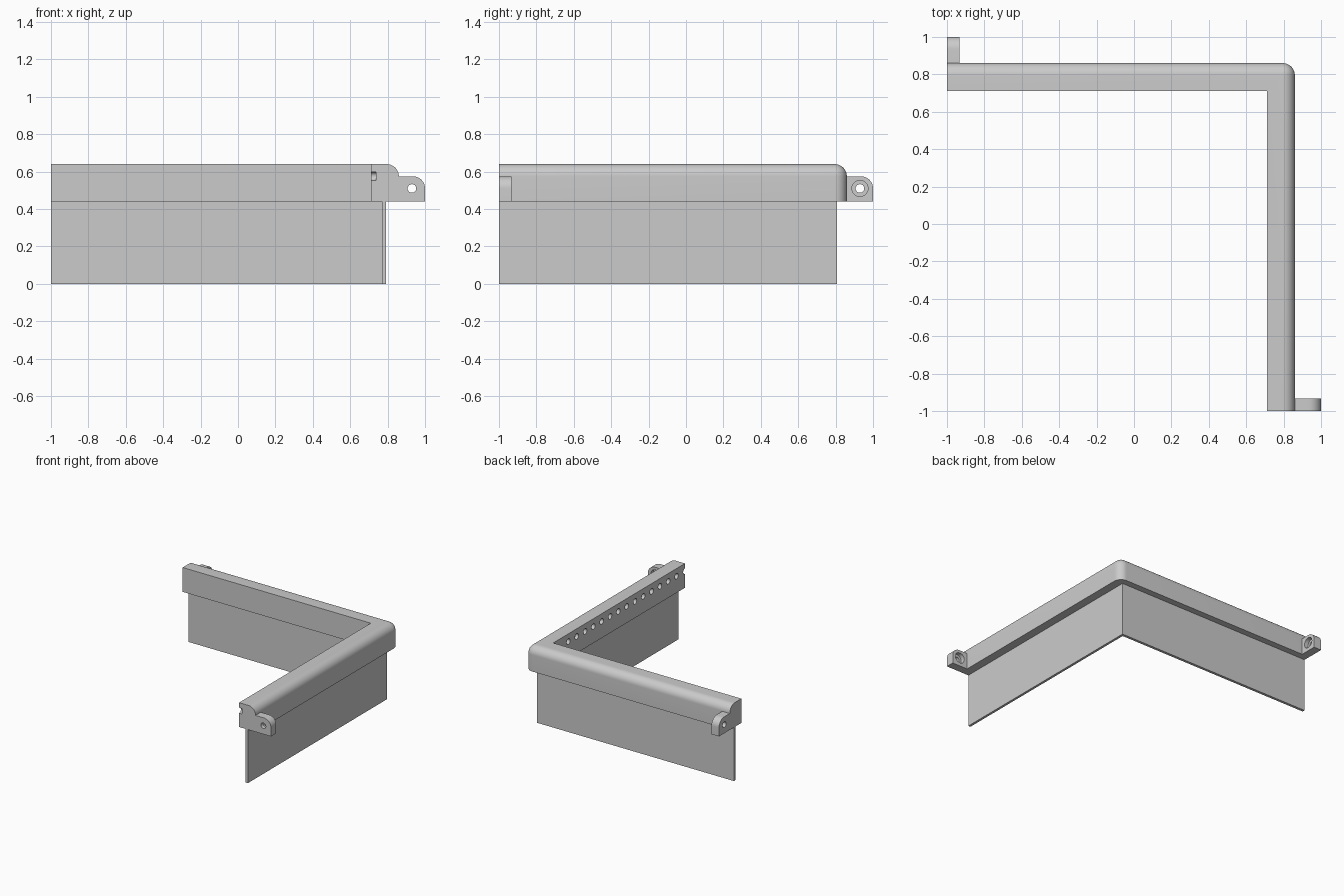
import bpy, bmesh
from math import radians
from mathutils import Matrix, Vector

cube = bpy.data.objects.get("Cube")
if cube:
    bpy.data.objects.remove(cube, do_unlink=True)

grey = bpy.data.materials.new("light grey")
grey.use_nodes = True
grey.diffuse_color = (0.6, 0.6, 0.6, 1)
grey.node_tree.nodes["Principled BSDF"].inputs["Base Color"].default_value = (0.6, 0.6, 0.6, 1)

ROUND = 0.065      # outer edge radius
BASE, TOP = 0.44, 0.64
INNER, OUTER = 0.71, 0.86


def finish(name, bm):
    bmesh.ops.recalc_face_normals(bm, faces=bm.faces)
    mesh = bpy.data.meshes.new(name)
    bm.to_mesh(mesh)
    bm.free()
    mesh.materials.append(grey)
    obj = bpy.data.objects.new(name, mesh)
    bpy.context.collection.objects.link(obj)
    return obj


def activate(obj):
    bpy.ops.object.select_all(action='DESELECT')
    obj.select_set(True)
    bpy.context.view_layer.objects.active = obj


def prism(points, z0, z1):
    bm = bmesh.new()
    face = bm.faces.new([bm.verts.new((x, y, z0)) for x, y in points])
    top = bmesh.ops.extrude_face_region(bm, geom=[face])["geom"]
    bmesh.ops.translate(bm, vec=(0, 0, z1 - z0),
                        verts=[v for v in top if isinstance(v, bmesh.types.BMVert)])
    return bm


def corner_prism(ix, ox, iy, oy, z0, z1):
    return prism([(-1, oy), (ox, oy), (ox, -1), (ix, -1), (ix, iy), (-1, iy)], z0, z1)


def round_edges(bm, rule):
    edges = [e for e in bm.edges if rule(*[v.co for v in e.verts])]
    bmesh.ops.bevel(bm, geom=edges, offset=ROUND, offset_type='OFFSET',
                    segments=10, profile=0.5, affect='EDGES')


def drill(obj, axis, holes):
    # holes: (centre, radius, length)
    bm = bmesh.new()
    turn = Matrix.Rotation(radians(90), 4, 'Y' if axis == 'X' else 'X')
    for centre, radius, length in holes:
        bmesh.ops.create_cone(bm, cap_ends=True, segments=24, radius1=radius, radius2=radius,
                              depth=length, matrix=Matrix.Translation(centre) @ turn)
    cutter = finish("hole_cutter", bm)
    cutter.hide_render = True
    mod = obj.modifiers.new("holes", 'BOOLEAN')
    mod.operation, mod.solver, mod.object = 'DIFFERENCE', 'EXACT', cutter
    activate(obj)
    bpy.ops.object.modifier_apply(modifier=mod.name)
    bpy.data.objects.remove(cutter, do_unlink=True)


def smooth(obj):
    activate(obj)
    bpy.ops.object.shade_smooth_by_angle(angle=radians(30))


# Corner rail with rounded outer edges
bm = corner_prism(INNER, OUTER, INNER, OUTER, BASE, TOP)


def outer_edge(a, b):
    on_x = all(abs(p.x - OUTER) < 1e-4 for p in (a, b))
    on_y = all(abs(p.y - OUTER) < 1e-4 for p in (a, b))
    on_top = all(abs(p.z - TOP) < 1e-4 for p in (a, b))
    return (on_top and (on_x or on_y)) or (on_x and on_y)


round_edges(bm, outer_edge)
rail = finish("corner_rail", bm)

# Row of shallow holes along the inner face, the first one cut in half by the end
drill(rail, 'X', [(Vector((INNER, -1 + 0.108 * i, 0.576)), 0.023, 0.054) for i in range(15)])
smooth(rail)

# Thin skirt under the rail
finish("skirt", corner_prism(0.77, 0.79, 0.785, 0.807, 0, BASE))

# Mounting tab with a counterbored screw hole
bm = prism([(OUTER, -1), (1, -1), (1, -0.932), (OUTER, -0.932)], BASE, 0.575)
round_edges(bm, lambda a, b: min(a.x, b.x) > 0.99 and min(a.z, b.z) > 0.57)
tab = finish("right_tab", bm)
hole = (0.93, 0.51)
drill(tab, 'Y', [(Vector((hole[0], -0.966, hole[1])), 0.023, 0.2)])
drill(tab, 'Y', [(Vector((hole[0], -0.932, hole[1])), 0.043, 0.07)])
smooth(tab)

# Matching tab on the other arm, reflected across the diagonal
back_tab = tab.copy()
back_tab.name = "back_tab"
back_tab.data = tab.data.copy()
swap = Matrix(((0, 1, 0, 0), (1, 0, 0, 0), (0, 0, 1, 0), (0, 0, 0, 1)))
back_tab.data.transform(swap)
back_tab.data.flip_normals()
bpy.context.collection.objects.link(back_tab)
